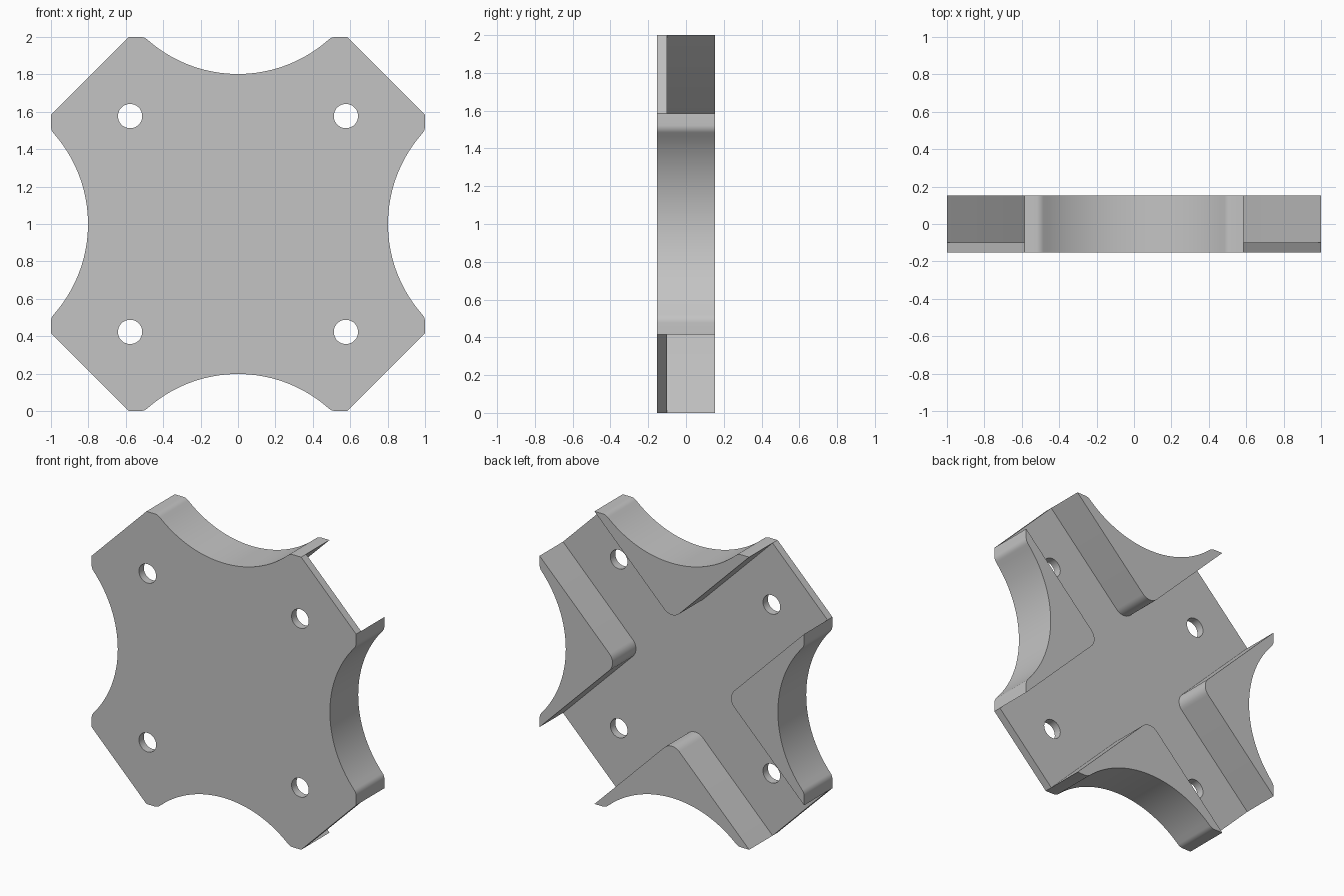
import bpy, bmesh
from math import sin, cos, pi, sqrt, atan2
from mathutils import Matrix

if "Cube" in bpy.data.objects:
    bpy.data.objects.remove(bpy.data.objects["Cube"])

FRONT, FLOOR, BACK = -0.153, -0.10, 0.153
CORNER = 0.585        # where each side meets the corner chamfer
SCALLOP_R, DEPTH = 0.73, 0.198
LIP_R = 0.06          # rounding at the ends of each scallop
NOSE_R = 0.08         # rounding on the inner tip of each rim
HOLE_POS, HOLE_R = 0.577, 0.065

grey = bpy.data.materials.new("light grey")
grey.use_nodes = True
colour = (0.55, 0.55, 0.55, 1)
grey.diffuse_color = colour
grey.node_tree.nodes["Principled BSDF"].inputs["Base Color"].default_value = colour


def arc(cx, cy, r, a0, a1, n):
    return [(cx + r * cos(a0 + (a1 - a0) * i / n), cy + r * sin(a0 + (a1 - a0) * i / n))
            for i in range(n + 1)]


def turn(points, k):
    for _ in range(k):
        points = [(y, -x) for x, y in points]
    return points


def slab(name, outline, y0, y1):
    """Extrude an upright outline (x, z about the centre) from y0 to y1."""
    bm = bmesh.new()
    face = bm.faces.new([bm.verts.new((x, y0, 1 + z)) for x, z in outline])
    moved = bmesh.ops.extrude_face_region(bm, geom=[face])["geom"]
    bmesh.ops.translate(bm, vec=(0, y1 - y0, 0),
                        verts=[v for v in moved if isinstance(v, bmesh.types.BMVert)])
    bmesh.ops.recalc_face_normals(bm, faces=bm.faces)
    mesh = bpy.data.meshes.new(name)
    bm.to_mesh(mesh)
    bm.free()
    mesh.materials.append(grey)
    obj = bpy.data.objects.new(name, mesh)
    bpy.context.collection.objects.link(obj)
    return obj


def activate(obj):
    bpy.ops.object.select_all(action="DESELECT")
    obj.select_set(True)
    bpy.context.view_layer.objects.active = obj


# Scalloped top edge, left to right: flat lip, rounding, scoop, rounding, flat lip
centre = 1 - DEPTH + SCALLOP_R
lip_z = 1 - LIP_R
lip_x = sqrt((SCALLOP_R + LIP_R) ** 2 - (centre - lip_z) ** 2)
tilt = atan2(centre - lip_z, lip_x)
edge = ([(-CORNER, 1)]
        + arc(-lip_x, lip_z, LIP_R, pi / 2, tilt, 6)
        + arc(0, centre, SCALLOP_R, pi + tilt, 2 * pi - tilt, 40)[1:-1]
        + arc(lip_x, lip_z, LIP_R, pi - tilt, pi / 2, 6)
        + [(CORNER, 1)])

# Thin front plate with four bolt holes
plate = slab("front_plate", [p for k in range(4) for p in turn(edge, k)], FRONT, FLOOR)
bm = bmesh.new()
for sx in (-1, 1):
    for sz in (-1, 1):
        place = Matrix.Translation((sx * HOLE_POS, FRONT, 1 + sz * HOLE_POS)) @ Matrix.Rotation(pi / 2, 4, "X")
        bmesh.ops.create_cone(bm, cap_ends=True, segments=40, radius1=HOLE_R,
                              radius2=HOLE_R, depth=0.3, matrix=place)
cutter_mesh = bpy.data.meshes.new("hole_cutter")
bm.to_mesh(cutter_mesh)
bm.free()
cutter_mesh.materials.append(grey)
cutter = bpy.data.objects.new("hole_cutter", cutter_mesh)
cutter.hide_render = True
bpy.context.collection.objects.link(cutter)
cut = plate.modifiers.new("bolt_holes", "BOOLEAN")
cut.operation, cut.solver, cut.object = "DIFFERENCE", "EXACT", cutter
activate(plate)
bpy.ops.object.modifier_apply(modifier=cut.name)
bpy.data.objects.remove(cutter)

# Four raised rims behind the plate, leaving a cross-shaped channel between them
tip = 1 - CORNER
nose = arc(0, tip + NOSE_R * sqrt(2), NOSE_R, -pi / 4, -3 * pi / 4, 10)
rims = [slab(side + "_rim", turn(edge + nose, k), FLOOR, BACK)
        for k, side in enumerate(("top", "left", "bottom", "right"))]

for obj in [plate] + rims:
    activate(obj)
    bpy.ops.object.shade_smooth_by_angle(angle=pi / 6)
